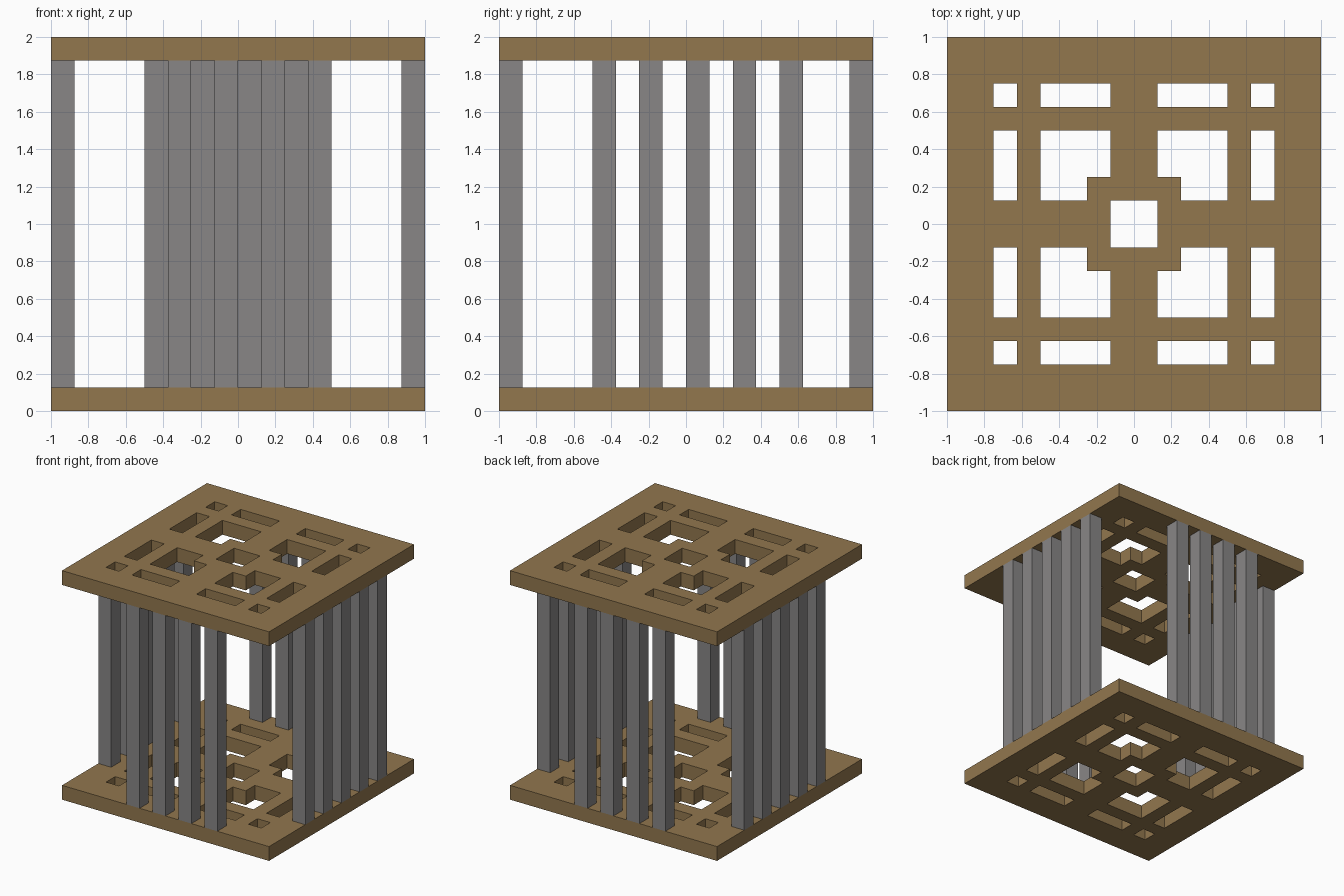
import bpy
import bmesh

cube = bpy.data.objects.get("Cube")
if cube:
    bpy.data.objects.remove(cube, do_unlink=True)

T = 0.125  # plate thickness and bar width


def make_material(name, rgb):
    mat = bpy.data.materials.new(name)
    mat.use_nodes = True
    mat.diffuse_color = (*rgb, 1)
    mat.node_tree.nodes["Principled BSDF"].inputs["Base Color"].default_value = (*rgb, 1)
    return mat


def finish(bm, name, mat):
    bmesh.ops.recalc_face_normals(bm, faces=bm.faces)
    mesh = bpy.data.meshes.new(name)
    bm.to_mesh(mesh)
    bm.free()
    mesh.materials.append(mat)
    return mesh


def add_object(name, mesh, location):
    obj = bpy.data.objects.new(name, mesh)
    obj.location = location
    bpy.context.collection.objects.link(obj)
    return obj


def is_hole(x, y):
    """Fretwork pattern, symmetric in both axes and across the diagonal."""
    lo, hi = sorted((abs(x), abs(y)))
    if hi < T:                                   # centre square
        return True
    if lo < T or hi > 6 * T:                     # cross arms and outer border
        return False
    if hi < 4 * T:                               # stepped squares
        return hi > 2 * T
    if hi < 5 * T:                               # inner frame
        return False
    return lo < 4 * T or lo > 5 * T              # slots and corner squares


def plate_mesh(mat):
    half = [T * n for n in (1, 2, 4, 5, 6, 8)]
    cuts = [-c for c in reversed(half)] + half
    bm = bmesh.new()
    grid = [[bm.verts.new((x, y, 0)) for y in cuts] for x in cuts]
    for i in range(len(cuts) - 1):
        for j in range(len(cuts) - 1):
            x = (cuts[i] + cuts[i + 1]) / 2
            y = (cuts[j] + cuts[j + 1]) / 2
            if not is_hole(x, y):
                bm.faces.new((grid[i][j], grid[i + 1][j],
                              grid[i + 1][j + 1], grid[i][j + 1]))
    # Thicken the pierced sheet
    top = bmesh.ops.extrude_face_region(bm, geom=bm.faces[:], use_keep_orig=True)
    verts = [g for g in top["geom"] if isinstance(g, bmesh.types.BMVert)]
    bmesh.ops.translate(bm, verts=verts, vec=(0, 0, T))
    return finish(bm, "pierced_plate", mat)


def bar_mesh(mat):
    bm = bmesh.new()
    bmesh.ops.create_cube(bm, size=1)
    bmesh.ops.scale(bm, verts=bm.verts, vec=(T, T, 2 - 2 * T))
    return finish(bm, "bar", mat)


wood = make_material("brown_wood", (0.287, 0.184, 0.076))
metal = make_material("grey_metal", (0.246, 0.238, 0.238))

# Floor and roof plates
plate = plate_mesh(wood)
add_object("bottom_plate", plate, (0, 0, 0))
add_object("top_plate", plate, (0, 0, 2 - T))

# Bars along the four sides; front and back rows are staggered
bar = bar_mesh(metal)
edge = 1 - T / 2
for n in range(4):
    along = (n - 1.5) * 2 * T + T / 2
    add_object(f"front_bar_{n + 1}", bar, (along, -edge, 1))
    add_object(f"back_bar_{n + 1}", bar, (-along, edge, 1))
for n in range(5):
    along = (n - 2) * 2 * T + T / 2
    add_object(f"left_bar_{n + 1}", bar, (edge, along, 1))
    add_object(f"right_bar_{n + 1}", bar, (-edge, along, 1))
